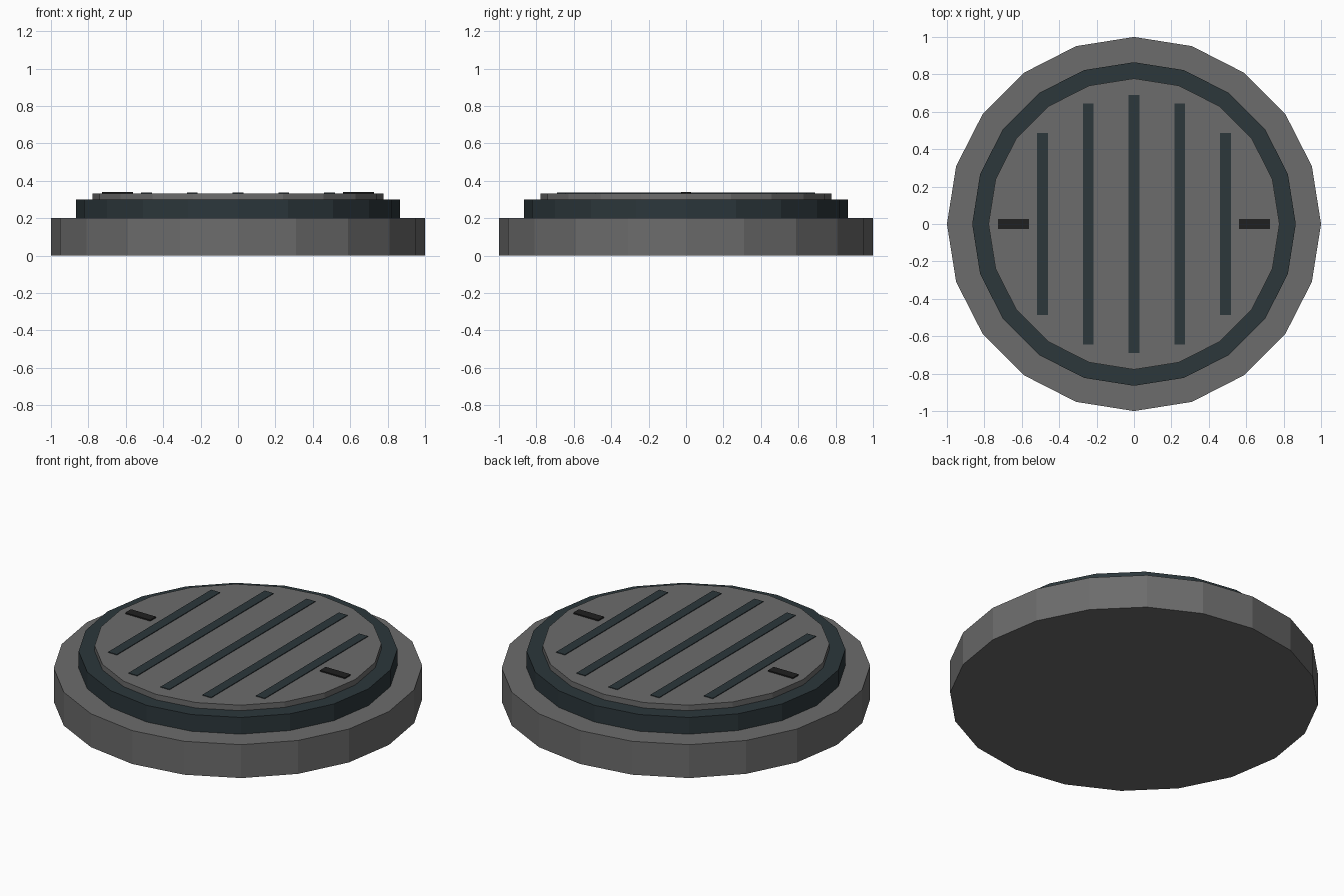
import bpy

if "Cube" in bpy.data.objects:
    bpy.data.objects.remove(bpy.data.objects["Cube"])

SIDES = 20


def material(name, rgb):
    m = bpy.data.materials.new(name)
    m.diffuse_color = (*rgb, 1)
    m.use_nodes = True
    m.node_tree.nodes["Principled BSDF"].inputs["Base Color"].default_value = m.diffuse_color
    return m


stone = material("grey", (0.15, 0.15, 0.15))
slate = material("dark_slate", (0.025, 0.038, 0.044))
black = material("near_black", (0.014, 0.014, 0.014))


def disc(name, radius, z0, z1, mat):
    bpy.ops.mesh.primitive_cylinder_add(vertices=SIDES, radius=radius, depth=z1 - z0,
                                        location=(0, 0, (z0 + z1) / 2))
    ob = bpy.context.object
    ob.name = name
    ob.data.materials.append(mat)


def block(name, x, sx, sy, z0, z1, mat):
    bpy.ops.mesh.primitive_cube_add(size=1, location=(x, 0, (z0 + z1) / 2))
    ob = bpy.context.object
    ob.name = name
    ob.scale = (sx, sy, z1 - z0)
    bpy.ops.object.transform_apply(location=False, rotation=False, scale=True)
    ob.data.materials.append(mat)


# Stacked base, frame and lid
disc("base", 1.0, 0.0, 0.2, stone)
disc("frame", 0.865, 0.2, 0.3, slate)
disc("lid", 0.778, 0.3, 0.333, stone)

# Thin grate bars across the lid
for i, length in zip(range(-2, 3), (0.975, 1.29, 1.38, 1.29, 0.975)):
    block(f"grate_bar_{i + 3}", i * 0.245, 0.058, length, 0.31, 0.337, slate)

# Lifting slots on either side
for side, label in ((-1, "left"), (1, "right")):
    block(f"lift_slot_{label}", side * 0.645, 0.166, 0.054, 0.31, 0.34, black)
